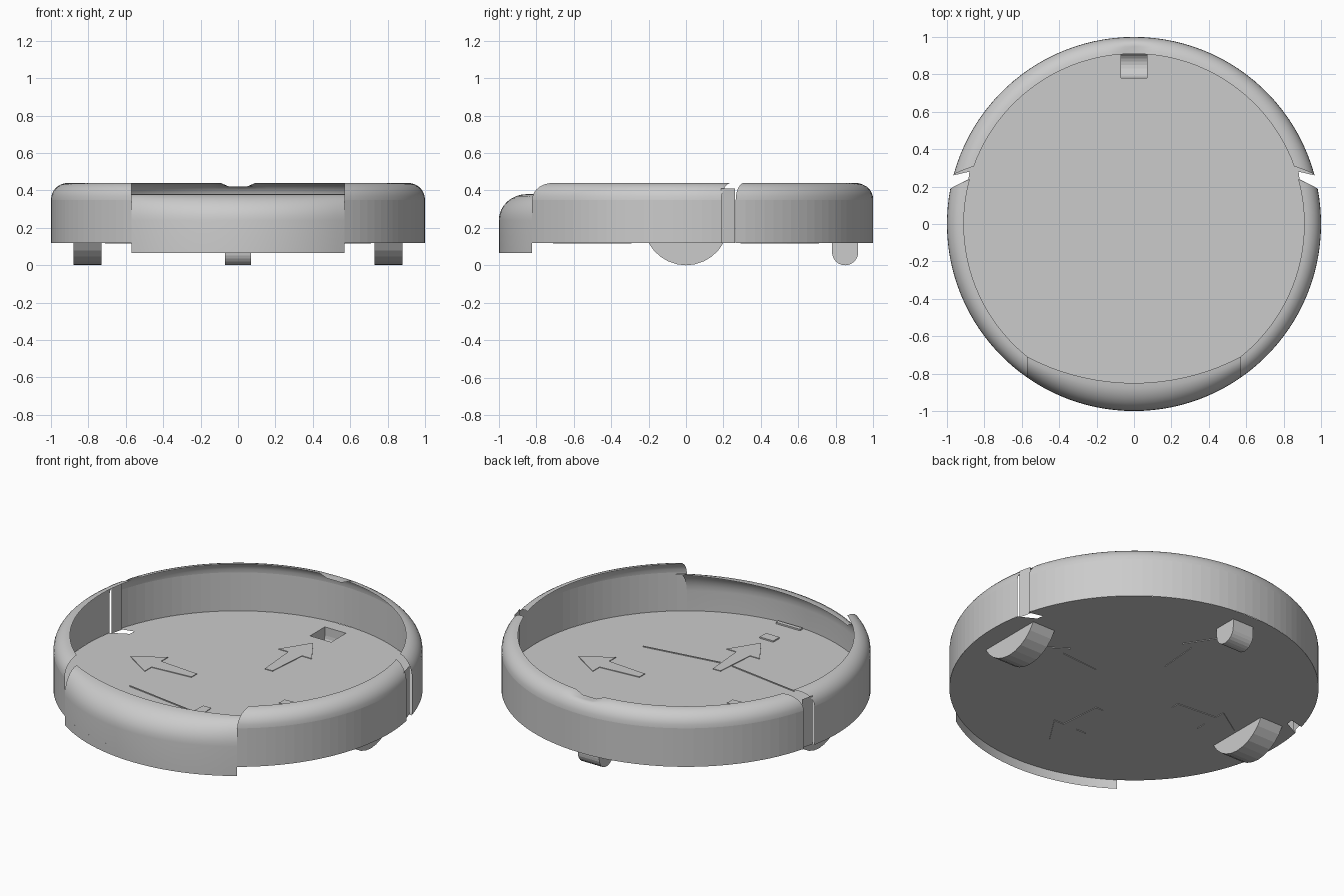
import bpy, bmesh, math
from math import sin, cos, pi, radians, sqrt, acos, asin

cube = bpy.data.objects.get("Cube")
if cube:
    bpy.data.objects.remove(cube, do_unlink=True)

grey = bpy.data.materials.new("light_grey")
grey.use_nodes = True
COLOR = (0.6, 0.6, 0.6, 1)
grey.diffuse_color = COLOR
grey.node_tree.nodes["Principled BSDF"].inputs["Base Color"].default_value = COLOR

FLOOR_Z, TOP_Z, LIP = 0.12, 0.44, 0.09
BUMPER_X = 0.57


def finish(name, bm, normals=False):
    if normals:
        bmesh.ops.recalc_face_normals(bm, faces=bm.faces[:])
    me = bpy.data.meshes.new(name)
    bm.to_mesh(me)
    bm.free()
    me.materials.append(grey)
    ob = bpy.data.objects.new(name, me)
    bpy.context.collection.objects.link(ob)
    return ob


def sheet(name, func, nu, nv, smooth_from):
    """Grid surface from func(u, row); rows from smooth_from up are smooth."""
    bm = bmesh.new()
    rows = [[bm.verts.new(func(i / nu, j)) for i in range(nu + 1)] for j in range(nv + 1)]
    for j in range(nv):
        for i in range(nu):
            f = bm.faces.new((rows[j][i], rows[j][i + 1], rows[j + 1][i + 1], rows[j + 1][i]))
            f.smooth = j >= smooth_from
    return finish(name, bm)


def prism(name, profile, axis, start, end, open_edge=False):
    """Extrude a 2D profile along x (profile in y, z) or z (profile in x, y)."""
    bm = bmesh.new()

    def place(p, d):
        return (d, p[0], p[1]) if axis == "x" else (p[0], p[1], d)
    a = [bm.verts.new(place(p, start)) for p in profile]
    b = [bm.verts.new(place(p, end)) for p in profile]
    bm.faces.new(a)
    bm.faces.new(b[::-1])
    n = len(profile)
    for i in range(n - 1 if open_edge else n):
        k = (i + 1) % n
        bm.faces.new((a[i], a[k], b[k], b[i]))
    return finish(name, bm, True)


# Rim: upright wall that rolls inward into a rounded lip
BANDS = 7


def rim_section(j):
    if j == 0:
        return 1.0, FLOOR_Z
    t = (j - 1) / BANDS * pi / 2
    return 1 - LIP + LIP * cos(t), TOP_Z - LIP + LIP * sin(t)


def slot_shift(r):
    return radians(4.4) * (1 - r) / LIP


def rear_rim(u, j):
    r, z = rim_section(j)
    a0 = radians(15.4) + slot_shift(r)
    a = a0 + (pi - 2 * a0) * u
    x, y = r * cos(a), r * sin(a)
    if abs(x) < 0.065:                     # shallow dip above the caster
        z = min(z, 0.42)
    return x, y, z


def side_rim(side):
    def func(u, j):
        r, z = rim_section(j)
        a0 = -acos(BUMPER_X / r)
        a1 = radians(10.9) + slot_shift(r)
        a = a0 + (a1 - a0) * (u if side > 0 else 1 - u)
        return side * r * cos(a), r * sin(a), z
    return func


sheet("rear_rim", rear_rim, 48, BANDS + 1, 1)
for side, label in ((1, "left"), (-1, "right")):
    sheet(label + "_rim", side_rim(side), 22, BANDS + 1, 1)

    # Slot panel slightly recessed between the rim sections
    def panel(u, j, side=side):
        a = radians(10.9 + 4.5 * (u if side > 0 else 1 - u))
        return side * 0.985 * cos(a), 0.985 * sin(a), (FLOOR_Z, 0.41)[j]
    sheet(label + "_slot_panel", panel, 1, 1, 9)


# Front bumper: lower, hangs below the floor, rounded top
def bumper(u, j):
    a = asin(BUMPER_X) * (2 * u - 1)
    x, outer = sin(a), -cos(a)
    inner = 0.38 - sqrt(1.23 ** 2 - x * x)
    if j == 0:
        return x, outer, 0.065
    t = (j - 1) / 8 * pi / 2
    return x, outer + (inner - outer) * (1 - cos(t)), 0.24 + 0.14 * sin(t)


sheet("front_bumper", bumper, 24, 9, 0)

# Floor disc with side notches and a rectangular caster opening
right_half = [(cos(radians(a)), sin(radians(a))) for a in range(-87, 10, 4)]
right_half += [(0.98, 0.19), (0.885, 0.24), (0.88, 0.28), (0.965, 0.26)]
right_half += [(cos(radians(a)), sin(radians(a))) for a in range(18, 88, 4)]
outline = right_half + [(-x, y) for x, y in reversed(right_half)]
opening = [(-0.07, 0.78), (0.07, 0.78), (0.07, 0.92), (-0.07, 0.92)]
bm = bmesh.new()
for loop in (outline, opening):
    vs = [bm.verts.new((x, y, FLOOR_Z)) for x, y in loop]
    for i, v in enumerate(vs):
        bm.edges.new((v, vs[(i + 1) % len(vs)]))
bmesh.ops.triangle_fill(bm, use_beauty=True, use_dissolve=False,
                        edges=bm.edges[:], normal=(0, 0, 1))
for f in bm.faces:
    f.normal_update()
    if f.normal.z < 0:
        f.normal_flip()
finish("floor", bm)

# Drive wheels: lower part of each wheel below the floor
R = 0.227
reach = asin(0.2 / R)
arc = [(R * sin(t), R - R * cos(t)) for t in (reach * (i / 5 - 1) for i in range(11))]
for side, label in ((1, "left"), (-1, "right")):
    prism(label + "_drive_wheel", arc, "x", side * 0.73, side * 0.88, True)

# Rear caster: open trough under the floor opening
trough = [(0.78, FLOOR_Z)]
trough += [(0.85 - 0.07 * cos(i * pi / 12), 0.07 - 0.07 * sin(i * pi / 12)) for i in range(13)]
trough += [(0.92, FLOOR_Z)]
prism("rear_caster", trough, "x", -0.07, 0.07, True)

# Direction arrows, slightly raised on both faces of the floor
arrow = [(0.29, -0.025), (0.54, -0.045), (0.54, -0.11), (0.71, 0),
         (0.54, 0.11), (0.54, 0.045), (0.29, 0.025)]
for k, label in enumerate(("left", "rear", "right", "front")):
    c, s = round(cos(k * pi / 2)), round(sin(k * pi / 2))
    prism(label + "_arrow", [(x * c - y * s, x * s + y * c) for x, y in arrow],
          "z", FLOOR_Z - 0.004, FLOOR_Z + 0.004)

# Thin floor ribs and small sensor plates near the front
for side, label in ((1, "left"), (-1, "right")):
    rib = [(side * x, y) for x, y in ((0.04, -0.382), (0.5, -0.312), (0.5, -0.306), (0.04, -0.376))]
    prism(label + "_floor_rib", rib, "z", FLOOR_Z, FLOOR_Z + 0.005)


def rectangle(w, h, y):
    return [(-w, y - h), (w, y - h), (w, y + h), (-w, y + h)]


prism("sensor_plate", rectangle(0.045, 0.03, -0.79), "z", FLOOR_Z, FLOOR_Z + 0.008)
prism("bumper_sensor", rectangle(0.08, 0.012, -0.975), "z", FLOOR_Z, FLOOR_Z + 0.009)
